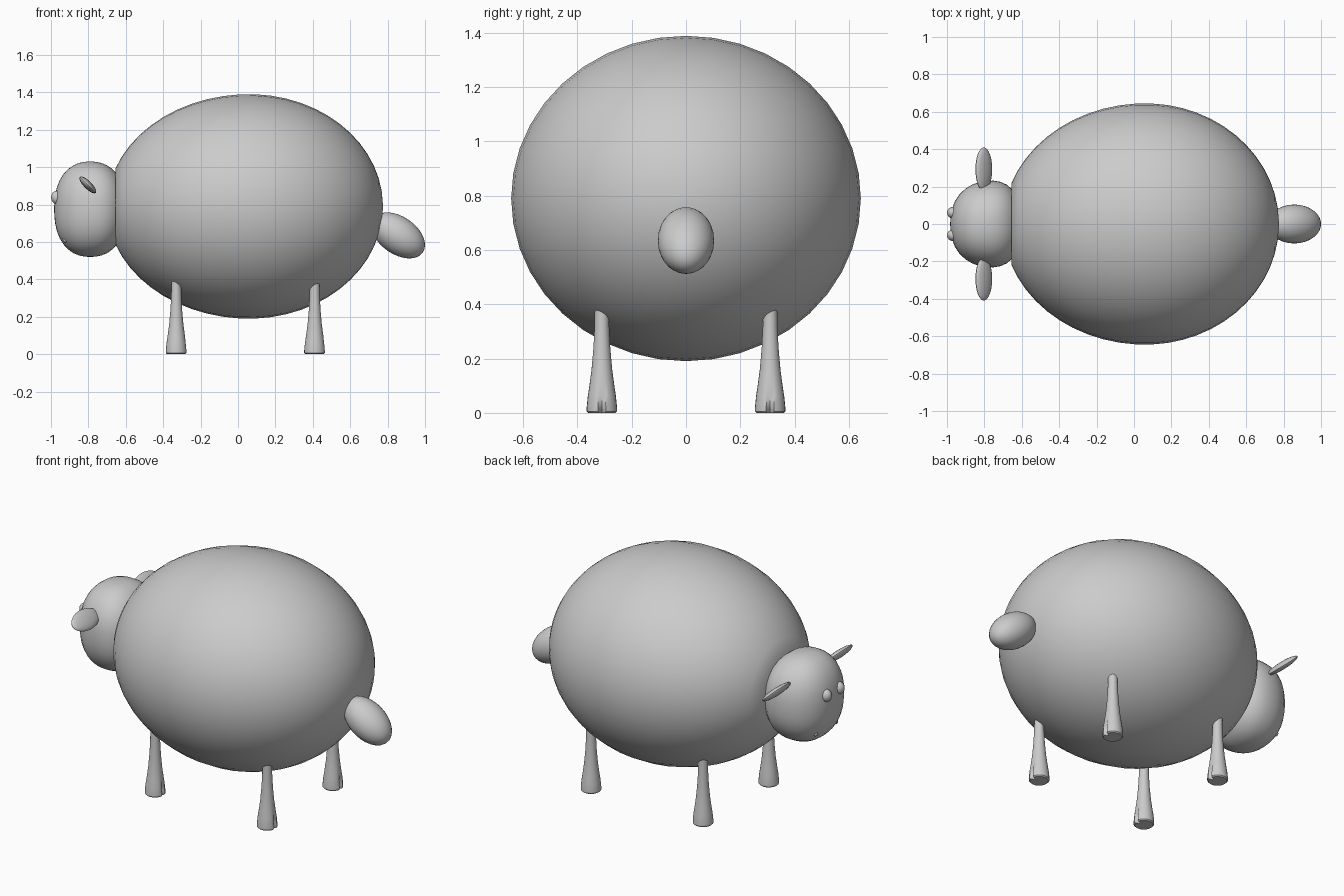
import bpy, bmesh, math
from mathutils import Matrix, Vector

if "Cube" in bpy.data.objects:
    bpy.data.objects.remove(bpy.data.objects["Cube"])

wool = bpy.data.materials.new("plain_grey")
wool.diffuse_color = (0.6, 0.6, 0.6, 1)
wool.use_nodes = True
wool.node_tree.nodes["Principled BSDF"].inputs["Base Color"].default_value = wool.diffuse_color


def finish(name, bm, matrix=None, angle=40):
    """Turn a bmesh into a smooth shaded object."""
    if matrix:
        bm.transform(matrix)
    bmesh.ops.recalc_face_normals(bm, faces=bm.faces)
    mesh = bpy.data.meshes.new(name)
    bm.to_mesh(mesh)
    bm.free()
    obj = bpy.data.objects.new(name, mesh)
    bpy.context.collection.objects.link(obj)
    mesh.materials.append(wool)
    bpy.ops.object.select_all(action='DESELECT')
    obj.select_set(True)
    bpy.context.view_layer.objects.active = obj
    bpy.ops.object.shade_smooth_by_angle(angle=math.radians(angle))
    return obj


def lathe(rings, segments):
    """Closed solid from (height, radius) rings around z; the ends are capped."""
    bm = bmesh.new()
    loops = []
    for h, r in rings:
        loops.append([bm.verts.new((r * math.cos(2 * math.pi * i / segments),
                                    r * math.sin(2 * math.pi * i / segments), h))
                      for i in range(segments)])
    for a, b in zip(loops, loops[1:]):
        for i in range(segments):
            j = (i + 1) % segments
            bm.faces.new((a[i], a[j], b[j], b[i]))
    bm.faces.new(loops[0])
    bm.faces.new(loops[-1])
    return bm


def ellipsoid(name, centre, radii, tilt=0, segments=24):
    bm = bmesh.new()
    bmesh.ops.create_uvsphere(bm, u_segments=segments, v_segments=segments // 2, radius=1)
    matrix = (Matrix.Translation(centre) @ Matrix.Rotation(tilt, 4, 'Y')
              @ Matrix.Diagonal((*radii, 1)))
    return finish(name, bm, matrix)


# Body: an egg lying along x, cut flat where the neck joins
rings = []
first = math.acos(0.715 / 0.76)
for k in range(25):
    a = first + (math.pi - 0.02 - first) * k / 24
    length = 0.76 if a < math.pi / 2 else 0.715
    rings.append((-math.cos(a) * length, math.sin(a)))
along_x = Matrix(((0, 0, 1, 0.06), (0, 0.645, 0, 0), (0.6, 0, 0, 0.79), (0, 0, 0, 1)))
finish("body", lathe(rings, 40), along_x)

# Head: slightly squared ball, narrower towards the face
bm = bmesh.new()
bmesh.ops.create_uvsphere(bm, u_segments=32, v_segments=20, radius=1)
for v in bm.verts:
    d = v.co.normalized()
    p = 2.3
    d /= (abs(d.x) ** p + abs(d.y) ** p + abs(d.z) ** p) ** (1 / p)
    narrow = 1 + 0.09 * d.x
    v.co = Vector((-0.79 + 0.193 * d.x, 0.23 * d.y * narrow, 0.775 + 0.255 * d.z))
finish("head", bm)

# Paired face parts
for side, s in (("right", -1), ("left", 1)):
    ellipsoid("ear_" + side, (-0.803, s * 0.293, 0.905), (0.06, 0.117, 0.021), math.radians(45))
    ellipsoid("eye_" + side, (-0.968, s * 0.06, 0.838), (0.032, 0.031, 0.036), segments=16)
    ellipsoid("nostril_" + side, (-0.922, s * 0.095, 0.612), (0.014, 0.014, 0.016), segments=12)

# Tail: drooping egg
ellipsoid("tail", (0.857, 0, 0.635), (0.16, 0.104, 0.1), math.radians(35), 32)

# Legs: flared posts with a cleft at the back of each hoof
leg_rings = [(0, 0.05), (0.006, 0.056), (0.02, 0.056), (0.06, 0.052), (0.1, 0.046),
             (0.16, 0.038), (0.24, 0.031), (0.32, 0.027), (0.4, 0.026), (0.45, 0.025)]
for end, x in (("front", -0.33), ("back", 0.41)):
    for side, y in (("right", -0.31), ("left", 0.31)):
        bm = lathe(leg_rings, 24)
        for v in bm.verts:
            if v.co.x > 0 and abs(v.co.y) < 1e-5 and v.co.z < 0.08:
                v.co.x -= 0.025 * (1 - v.co.z / 0.1)
        finish(f"{end}_leg_{side}", bm, Matrix.Translation((x, y, 0)))
